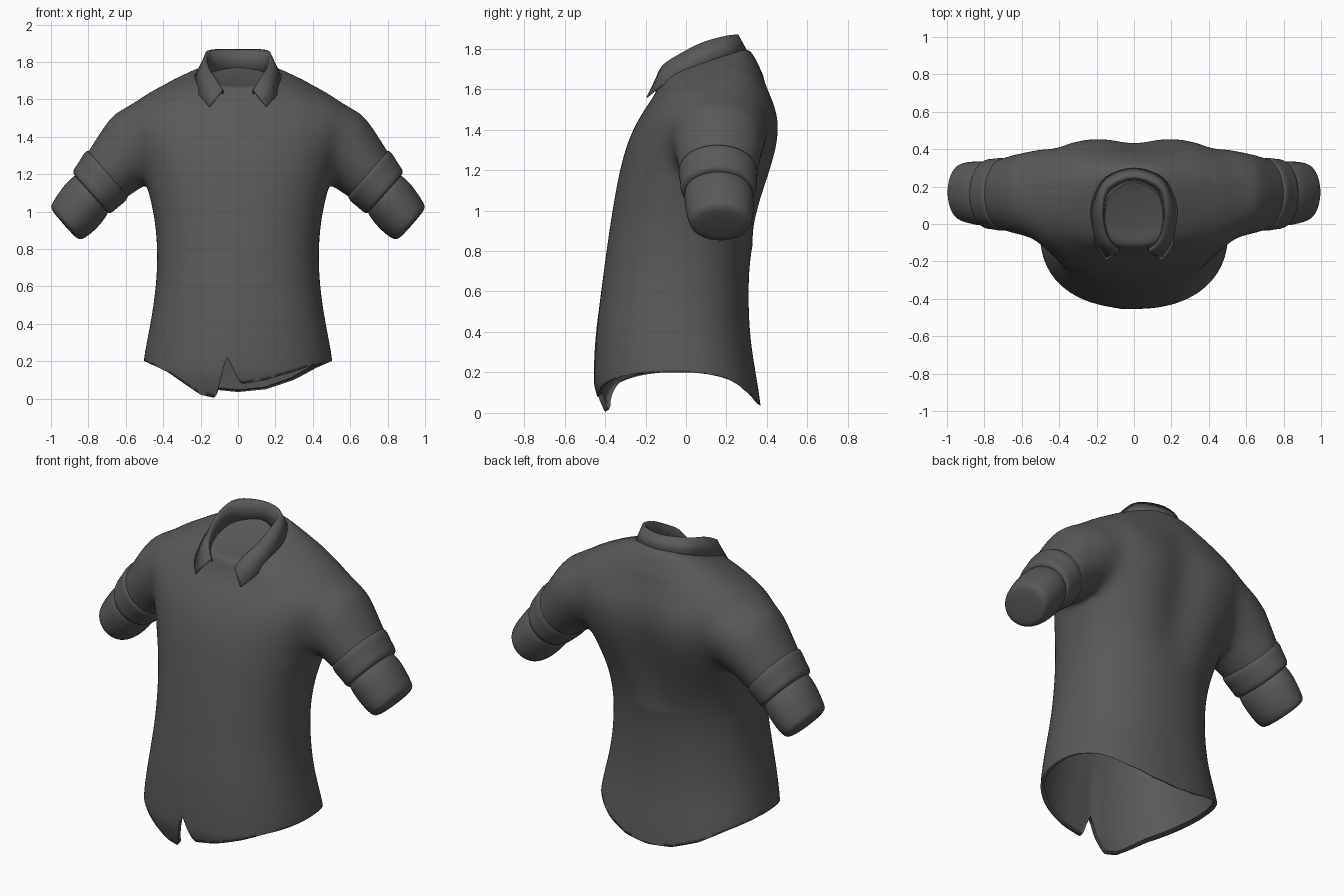
import bpy, bmesh, math
from mathutils import Vector

if "Cube" in bpy.data.objects:
    bpy.data.objects.remove(bpy.data.objects["Cube"])

fabric = bpy.data.materials.new("charcoal_fabric")
fabric.diffuse_color = (0.10, 0.10, 0.10, 1)
fabric.use_nodes = True
fabric.node_tree.nodes["Principled BSDF"].inputs["Base Color"].default_value = fabric.diffuse_color


def interp(table, t):
    for (a, va), (b, vb) in zip(table, table[1:]):
        if t <= b:
            k = max(0.0, (t - a) / (b - a))
            return va + (vb - va) * k
    return table[-1][1]


def loft(bm, rings, closed=True, caps=True):
    rows = [[bm.verts.new(p) for p in r] for r in rings]
    n = len(rows[0])
    faces = []
    for a, b in zip(rows, rows[1:]):
        for i in range(n if closed else n - 1):
            j = (i + 1) % n
            faces.append(bm.faces.new((a[i], a[j], b[j], b[i])))
    if caps:
        faces += [bm.faces.new(rows[0]), bm.faces.new(rows[-1])]
    bmesh.ops.recalc_face_normals(bm, faces=faces)


def make_object(name, bm):
    me = bpy.data.meshes.new(name)
    bm.to_mesh(me)
    bm.free()
    me.materials.append(fabric)
    for p in me.polygons:
        p.use_smooth = True
    ob = bpy.data.objects.new(name, me)
    bpy.context.collection.objects.link(ob)
    return ob


def torso_ring(z, hw, yf, yb, tilt, n=40):
    yc, ry, pts = (yf + yb) / 2, (yb - yf) / 2, []
    for i in range(n):
        a = 2 * math.pi * i / n
        c, s = math.cos(a), math.sin(a)
        # squarer across the shoulder blades
        e = 2 / 2.6 if (s > 0 and 1.1 < z < 1.62) else 2 / 2.25
        y = math.copysign(abs(s) ** e, s) * ry
        pts.append((math.copysign(abs(c) ** e, c) * hw, yc + y, z + tilt * y))
    return pts


def sleeve_ring(side, x, z, r, yc, yr, n=28):
    pts = []
    for i in range(n):
        a = 2 * math.pi * i / n
        u = math.cos(a) * r
        pts.append((side * (x + 0.66 * u), yc + math.sin(a) * yr, z + 0.75 * u))
    return pts


# Shirt body: torso and upper sleeves fused into one smooth skin
torso = [(0.0, .52, -.46, .39, 0), (0.2, .512, -.46, .38, 0), (0.4, .47, -.45, .315, 0),
         (0.6, .438, -.42, .308, 0), (0.8, .43, -.395, .318, 0), (1.0, .45, -.365, .37, 0),
         (1.2, .505, -.33, .435, 0), (1.36, .57, -.285, .475, 0), (1.49, .645, -.215, .465, 0),
         (1.595, .555, -.155, .40, .1), (1.675, .40, -.135, .36, .2), (1.73, .25, -.125, .315, .33),
         (1.742, .20, -.115, .29, .33), (1.71, .12, -.05, .20, .33)]
upper = [(.28, 1.46, .20, .14, .24), (.42, 1.425, .22, .155, .255), (.535, 1.36, .213, .16, .245),
         (.63, 1.268, .181, .16, .212), (.71, 1.185, .158, .16, .19), (.76, 1.13, .14, .16, .17)]
bm = bmesh.new()
loft(bm, [torso_ring(*r) for r in torso])
for side in (-1, 1):
    loft(bm, [sleeve_ring(side, *r) for r in upper])
body = make_object("shirt_body", bm)
body.modifiers.new("Round", 'SUBSURF').levels = 2
rm = body.modifiers.new("Fuse", 'REMESH')
rm.mode = 'VOXEL'
rm.voxel_size = 0.016
dg = bpy.context.evaluated_depsgraph_get()
fused = bpy.data.meshes.new_from_object(body.evaluated_get(dg))
body.modifiers.clear()

bm = bmesh.new()
bm.from_mesh(fused)
joint = [v for v in bm.verts if .36 < abs(v.co.x) < .64 and v.co.z > 1.15]
for i in range(42):      # blend the shoulder seam, then relax everything
    bmesh.ops.smooth_vert(bm, verts=joint if i < 34 else bm.verts, factor=0.5,
                          use_axis_x=True, use_axis_y=True, use_axis_z=True)
# Open hem, shaped into tails with a front slit
bmesh.ops.bisect_plane(bm, geom=bm.verts[:] + bm.edges[:] + bm.faces[:], dist=1e-5,
                       plane_co=(0, 0, .2), plane_no=(0, 0, 1), clear_inner=True)
front_hem = [(-.5, .20), (-.38, .145), (-.28, .075), (-.2, .02), (-.12, .003), (-.06, .23),
             (0, .10), (.02, .078), (.15, .10), (.3, .145), (.4, .18), (.5, .20)]
back_hem = [(0, .035), (.15, .05), (.3, .10), (.42, .165), (.5, .20)]
for v in bm.verts:
    x, y, z = v.co
    if y > .15:      # hollow along the spine
        v.co.y -= .04 * math.exp(-(x / .14) ** 2) * max(0, 1 - ((z - 1.25) / .42) ** 2)
    if z < .6 and abs(x) < .56:
        h = interp(front_hem, x) if y < -.05 else interp(back_hem, abs(x))
        v.co.z += (h - .2) * ((.6 - z) / .4) ** 1.3
        if y < -.2:  # tails curl inwards
            v.co.y += .05 * (max(0, .16 - v.co.z) / .16) ** 1.5
# Narrow turned-in lip along the hem
rim = bmesh.ops.extrude_edge_only(bm, edges=[e for e in bm.edges if e.is_boundary])
for v in rim["geom"]:
    if isinstance(v, bmesh.types.BMVert):
        v.co = (v.co.x * .95, (v.co.y + .04) * .95 - .04, v.co.z + .012)
bm.to_mesh(body.data)
bm.free()
for p in body.data.polygons:
    p.use_smooth = True
    p.material_index = 0

# Rolled sleeve band and cuff, both sides
band = [(.70, 1.20, .14, .16, .17), (.69, 1.21, .166, .155, .195), (.715, 1.18, .172, .16, .197),
        (.745, 1.145, .160, .16, .190), (.772, 1.115, .158, .16, .190), (.79, 1.095, .146, .16, .18),
        (.785, 1.095, .12, .16, .15)]
cuff = [(.76, 1.12, .12, .16, .15), (.785, 1.09, .138, .16, .173), (.83, 1.04, .145, .165, .173),
        (.875, .985, .138, .168, .166), (.91, .95, .128, .17, .157), (.925, .935, .116, .17, .147),
        (.93, .928, .08, .17, .105)]
for side, word in ((-1, "left"), (1, "right")):
    for rows, part in ((band, "sleeve_roll"), (cuff, "sleeve_cuff")):
        bm = bmesh.new()
        loft(bm, [sleeve_ring(side, *r) for r in rows])
        ob = make_object(word + "_" + part, bm)
        ob.modifiers.new("Round", 'SUBSURF').levels = 1
        ob.modifiers["Round"].render_levels = 1

# Folded collar: inner stand, fold line, outer leaf (back centre to front tip)
stand = [(0, .225, 1.76), (.125, .165, 1.75), (.158, .05, 1.72), (.145, -.04, 1.66), (.115, -.095, 1.64), (.08, -.125, 1.625)]
fold_in = [(0, .245, 1.855), (.135, .19, 1.85), (.166, .075, 1.82), (.155, -.03, 1.765), (.12, -.108, 1.71), (.08, -.143, 1.645)]
fold = [(0, .258, 1.866), (.147, .202, 1.862), (.178, .08, 1.828), (.167, -.03, 1.772), (.13, -.115, 1.715), (.082, -.15, 1.645)]
leaf = [(0, .302, 1.785), (.155, .25, 1.772), (.222, .12, 1.74), (.23, 0, 1.685), (.205, -.115, 1.62), (.15, -.192, 1.56)]


def smooth_path(pts, steps=4):
    full = [Vector((-x, y, z)) for x, y, z in reversed(pts[1:])] + [Vector(p) for p in pts]
    out = []
    for i in range(len(full) - 1):
        p1, p2 = full[i], full[i + 1]
        p0, p3 = full[max(i - 1, 0)], full[min(i + 2, len(full) - 1)]
        for k in range(steps):
            t = k / steps
            out.append(p1 + .5 * t * (p2 - p0 + t * (2 * p0 - 5 * p1 + 4 * p2 - p3
                                                     + t * (3 * p1 - p0 - 3 * p2 + p3))))
    return out + [full[-1]]


bm = bmesh.new()
loft(bm, [smooth_path(r) for r in (stand, fold_in, fold, leaf)], closed=False, caps=False)
collar = make_object("collar", bm)
sol = collar.modifiers.new("Cloth", 'SOLIDIFY')
sol.thickness = 0.006
sol.offset = 0
